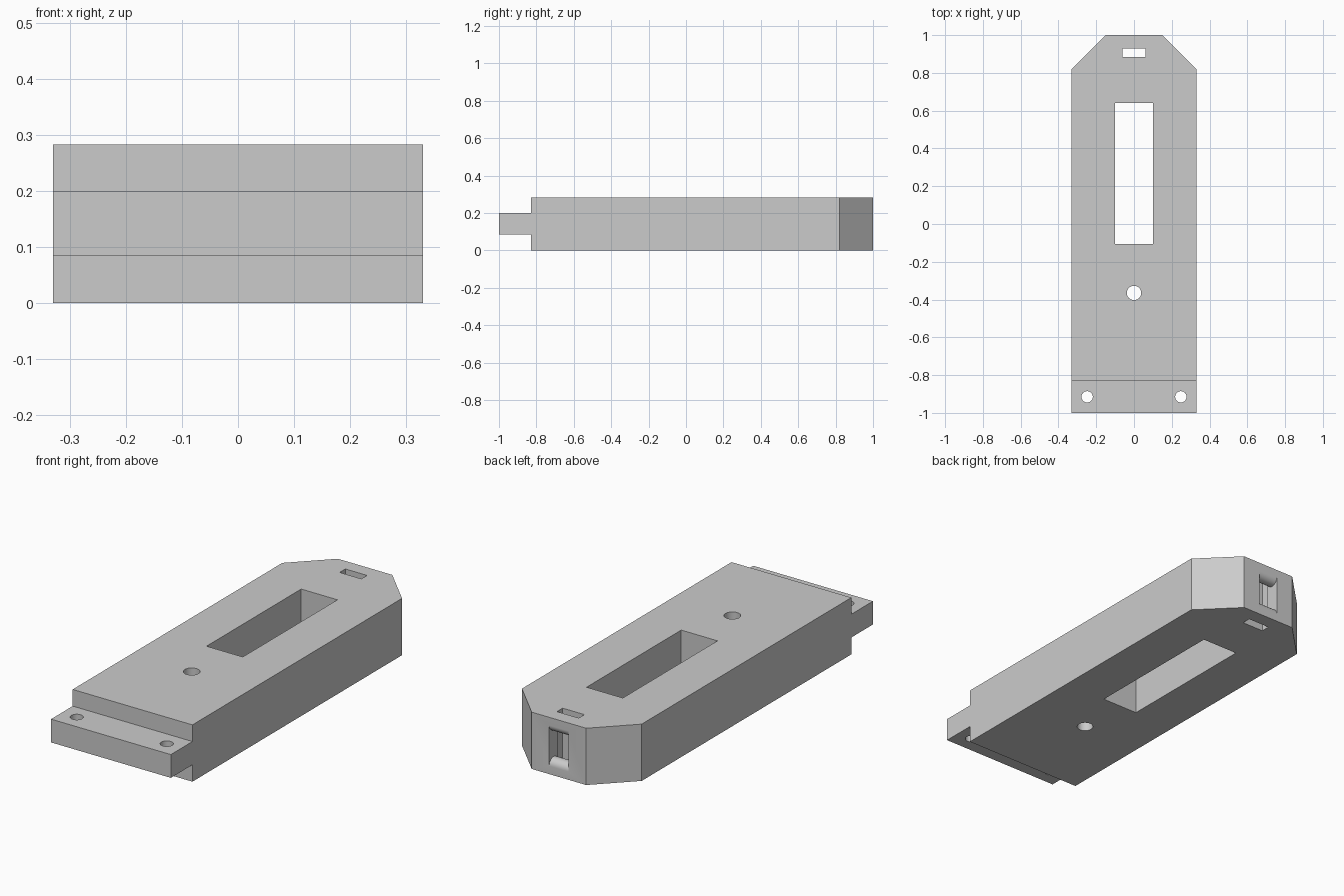
import bpy, bmesh
from math import sin, cos, pi
from mathutils import Vector

cube = bpy.data.objects.get("Cube")
if cube:
    bpy.data.objects.remove(cube, do_unlink=True)

HEIGHT, HALF_W = 0.283, 0.33

grey = bpy.data.materials.new("light_grey")
grey.use_nodes = True
colour = (0.6, 0.6, 0.6, 1)
grey.diffuse_color = colour
grey.node_tree.nodes["Principled BSDF"].inputs["Base Color"].default_value = colour


def prism(name, points, direction):
    """Extrude a closed 3D outline along a direction into a solid object."""
    bm = bmesh.new()
    face = bm.faces.new([bm.verts.new(p) for p in points])
    top = bmesh.ops.extrude_face_region(bm, geom=[face])
    verts = [g for g in top["geom"] if isinstance(g, bmesh.types.BMVert)]
    bmesh.ops.translate(bm, verts=verts, vec=Vector(direction))
    bmesh.ops.recalc_face_normals(bm, faces=bm.faces)
    mesh = bpy.data.meshes.new(name)
    bm.to_mesh(mesh)
    bm.free()
    mesh.materials.append(grey)
    obj = bpy.data.objects.new(name, mesh)
    bpy.context.collection.objects.link(obj)
    return obj


def cut(target, cutter):
    """Subtract the cutter from the target and discard it."""
    cutter.hide_render = True
    mod = target.modifiers.new("cut", 'BOOLEAN')
    mod.operation, mod.solver, mod.object = 'DIFFERENCE', 'EXACT', cutter
    bpy.context.view_layer.objects.active = target
    bpy.ops.object.modifier_apply(modifier=mod.name)
    bpy.data.objects.remove(cutter, do_unlink=True)


def upright(name, outline):
    return prism(name, [(x, y, -0.1) for x, y in outline], (0, 0, 0.5))


def box_outline(half, y0, y1):
    return [(-half, y0), (half, y0), (half, y1), (-half, y1)]


def circle_outline(x, y, r, n=32):
    return [(x + r * cos(2 * pi * i / n), y + r * sin(2 * pi * i / n)) for i in range(n)]


# Body: side profile with the front mounting tongue
profile = [(1, 0), (1, HEIGHT), (-0.83, HEIGHT), (-0.83, 0.2),
           (-1, 0.2), (-1, 0.084), (-0.83, 0.084), (-0.83, 0)]
body = prism("body", [(-HALF_W, y, z) for y, z in profile], (2 * HALF_W, 0, 0))

# Bevelled back corners
for s in (-1, 1):
    cut(body, upright("corner_cutter", [(s * 0.05, 1.1), (s * 0.43, 0.72), (s * 0.43, 1.1)]))

# Upright openings: main window, strap slot, centre hole and tongue holes
openings = [box_outline(0.1, -0.105, 0.64), box_outline(0.06, 0.885, 0.93),
            circle_outline(0, -0.365, 0.038)]
openings += [circle_outline(s * 0.248, -0.915, 0.03) for s in (-1, 1)]
for outline in openings:
    cut(body, upright("opening_cutter", outline))

# Back strap window with rounded lips above and below
LOW, MID_Y, R = 0.04, 0.965, 0.035
lip = [(MID_Y + R * cos(pi * i / 16), LOW + R * sin(pi * i / 16)) for i in range(17)]
lower = [(1.1, LOW)] + lip + [(0.91, LOW)]
upper = [(y, HEIGHT - z) for y, z in reversed(lower)]
cut(body, prism("strap_window_cutter", [(-0.054, y, z) for y, z in lower + upper], (0.108, 0, 0)))

# Smooth the round surfaces, keep the edges sharp
bpy.ops.object.select_all(action='DESELECT')
body.select_set(True)
bpy.context.view_layer.objects.active = body
bpy.ops.object.shade_smooth_by_angle(angle=pi / 6)
